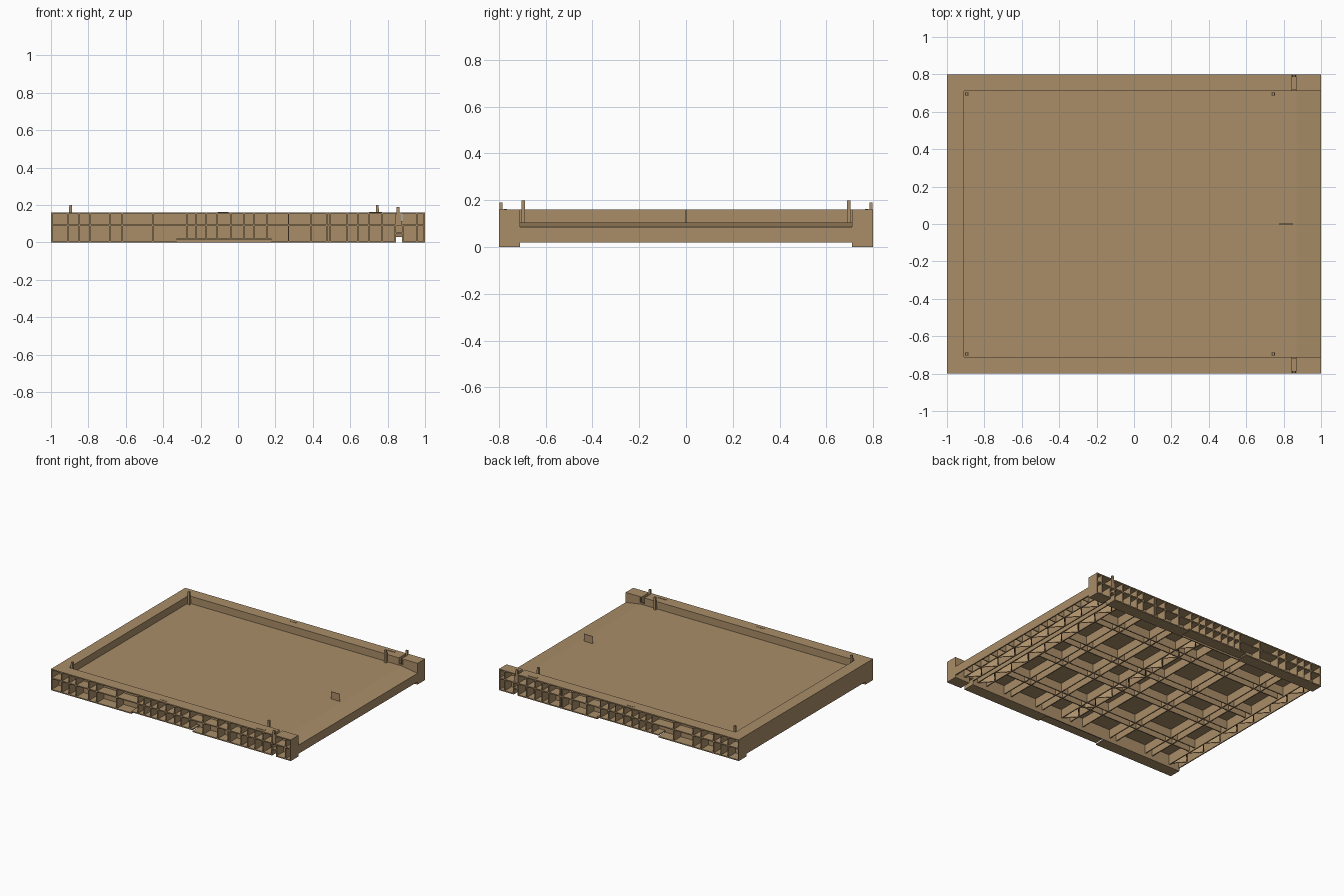
import bpy, bmesh, math
from mathutils import Matrix, Vector

if "Cube" in bpy.data.objects:
    bpy.data.objects.remove(bpy.data.objects["Cube"])

mat = bpy.data.materials.new("tan_plastic")
mat.diffuse_color = (0.40, 0.27, 0.14, 1)
mat.use_nodes = True
mat.node_tree.nodes["Principled BSDF"].inputs["Base Color"].default_value = mat.diffuse_color

def box(bm, x0, x1, y0, y1, z0, z1):
    m = Matrix.Translation(((x0 + x1) / 2, (y0 + y1) / 2, (z0 + z1) / 2)) @ \
        Matrix.Diagonal((x1 - x0, y1 - y0, z1 - z0, 1))
    bmesh.ops.create_cube(bm, size=1, matrix=m)

def bar(bm, a, b, t, z0, z1):
    """Upright thin rib between two plan points."""
    a, b = Vector(a), Vector(b)
    d, c = b - a, (a + b) / 2
    m = Matrix.Translation((c.x, c.y, (z0 + z1) / 2)) @ \
        Matrix.Rotation(math.atan2(d.y, d.x), 4, 'Z') @ \
        Matrix.Diagonal((d.length, t, z1 - z0, 1))
    bmesh.ops.create_cube(bm, size=1, matrix=m)

def prism(bm, pts, y0, y1):
    """Extrude an x-z profile along y."""
    f = bm.faces.new([bm.verts.new((x, y0, z)) for x, z in pts])
    r = bmesh.ops.extrude_face_region(bm, geom=[f])
    bmesh.ops.translate(bm, vec=(0, y1 - y0, 0),
                        verts=[v for v in r["geom"] if isinstance(v, bmesh.types.BMVert)])
    bmesh.ops.recalc_face_normals(bm, faces=bm.faces[:])

def finish(name, bm, mirror=False):
    me = bpy.data.meshes.new(name)
    bm.to_mesh(me)
    bm.free()
    me.materials.append(mat)
    ob = bpy.data.objects.new(name, me)
    bpy.context.collection.objects.link(ob)
    if mirror:
        md = ob.modifiers.new("mirror", 'MIRROR')
        md.use_axis = (False, True, False)
        md.use_mirror_merge = False
    return ob

# floor panel with a sloping front lip and a front apron
bm = bmesh.new()
prism(bm, [(-0.91, 0.095), (-0.91, 0.105), (0.87, 0.105), (1, 0.085), (1, 0.02),
           (0.99, 0.02), (0.99, 0.077), (0.87, 0.095)], -0.71, 0.71)
finish("floor_panel", bm)

# side rails: inner wall and top, open cells facing outwards
Y0, Y1, T = 0.71, 0.80, 0.008
bm = bmesh.new()
box(bm, -1, 0.84, Y0, Y0 + T, 0, 0.16)
box(bm, 0.84, 0.88, Y0, Y0 + T, 0.045, 0.115)
box(bm, 0.88, 1, Y0, Y0 + T, 0, 0.16)
for x0, x1 in ((-1, 0.845), (0.867, 1)):
    box(bm, x0, x1, Y0, Y1, 0.152, 0.16)
box(bm, -1, 1, Y0, Y1, 0.087, 0.095)
for x0, x1, z in ((-1, -0.33, 0), (-0.33, 0.18, 0.013), (0.18, 0.84, 0),
                  (0.84, 0.88, 0.045), (0.88, 1, 0)):
    box(bm, x0, x1, Y0, Y1, z, z + T)
for x in (-0.91, -0.85, -0.79, -0.685, -0.62, -0.455, -0.275, -0.225, -0.17,
          -0.11, -0.04, 0.03, 0.085, 0.155, 0.27, 0.39, 0.475, 0.49, 0.585,
          0.64, 0.70, 0.77, 0.955):
    box(bm, x - T / 2, x + T / 2, Y0, Y1, 0.013 if -0.33 < x < 0.18 else 0, 0.16)
for x in (0.836, 0.876):
    box(bm, x, x + T, Y0, Y1, 0, 0.09)
for x in (0.839, 0.867):
    box(bm, x, x + 0.006, Y0, Y1, 0.09, 0.16)
for x in (-1, 1 - T):
    box(bm, x, x + T, Y0, Y1, 0, 0.16)
finish("side_rails", bm, True)

# hollow back wall, open below, braced by zigzag ribs
bm = bmesh.new()
box(bm, -1, -0.992, -0.71, 0.71, 0.02, 0.16)
box(bm, -0.918, -0.91, -0.71, 0.71, 0.02, 0.16)
box(bm, -1, -0.91, -0.71, 0.71, 0.152, 0.16)
n = 16
for i in range(n):
    ya, yb = -0.71 + 1.42 * i / n, -0.71 + 1.42 * (i + 1) / n
    xs = (-0.994, -0.916) if i % 2 else (-0.916, -0.994)
    bar(bm, (xs[0], ya), (xs[1], yb), 0.006, 0.03, 0.155)
finish("back_wall", bm)

# lattice of ribs below the floor
bm = bmesh.new()
for x in (-0.76, -0.70, -0.44, -0.38, -0.14, 0.22, 0.28, 0.50, 0.56):
    box(bm, x - 0.004, x + 0.004, -0.71, 0.71, 0.03, 0.097)
for y in (-0.50, -0.44, -0.16, -0.10, 0.10, 0.16, 0.44, 0.50):
    box(bm, -0.91, 0.72, y - 0.004, y + 0.004, 0.03, 0.097)
finish("floor_ribs", bm)

# truss channels below the floor
bm = bmesh.new()
for x0, x1, z1 in ((-0.03, 0.05, 0.097), (0.72, 0.80, 0.097), (0.84, 0.92, 0.09)):
    for x in (x0, x1):
        box(bm, x - 0.004, x + 0.004, -0.71, 0.71, 0.03, z1)
    for i in range(n):
        ya, yb = -0.71 + 1.42 * i / n, -0.71 + 1.42 * (i + 1) / n
        a, b = (x0, x1) if i % 2 else (x1, x0)
        bar(bm, (a, ya), (b, yb), 0.006, 0.03, z1)
for i in range(1, n):
    y = -0.71 + 1.42 * i / n
    box(bm, 0.92, 0.995, y - 0.003, y + 0.003, 0.03, 0.085)
finish("truss_ribs", bm)

# locating pins standing on the floor beside the rails (tapered)
bm = bmesh.new()
for x in (-0.895, 0.745):
    prism(bm, [(x - 0.01, 0.10), (x + 0.01, 0.10), (x + 0.007, 0.20), (x - 0.007, 0.20)],
          0.688, 0.703)
finish("locating_pins", bm, True)

# latch tabs in the rail grooves
bm = bmesh.new()
prism(bm, [(0.843, 0.09), (0.869, 0.09), (0.863, 0.19), (0.848, 0.19)], 0.785, 0.797)
finish("latch_tabs", bm, True)

# thin marker pads on the rail tops
bm = bmesh.new()
box(bm, -0.11, -0.05, 0.768, 0.78, 0.158, 0.162)
box(bm, 0.70, 0.77, 0.765, 0.78, 0.158, 0.163)
finish("rail_pads", bm, True)

# upright fin near the front of the floor
bm = bmesh.new()
box(bm, 0.775, 0.85, -0.002, 0.002, 0.10, 0.16)
finish("centre_fin", bm)
